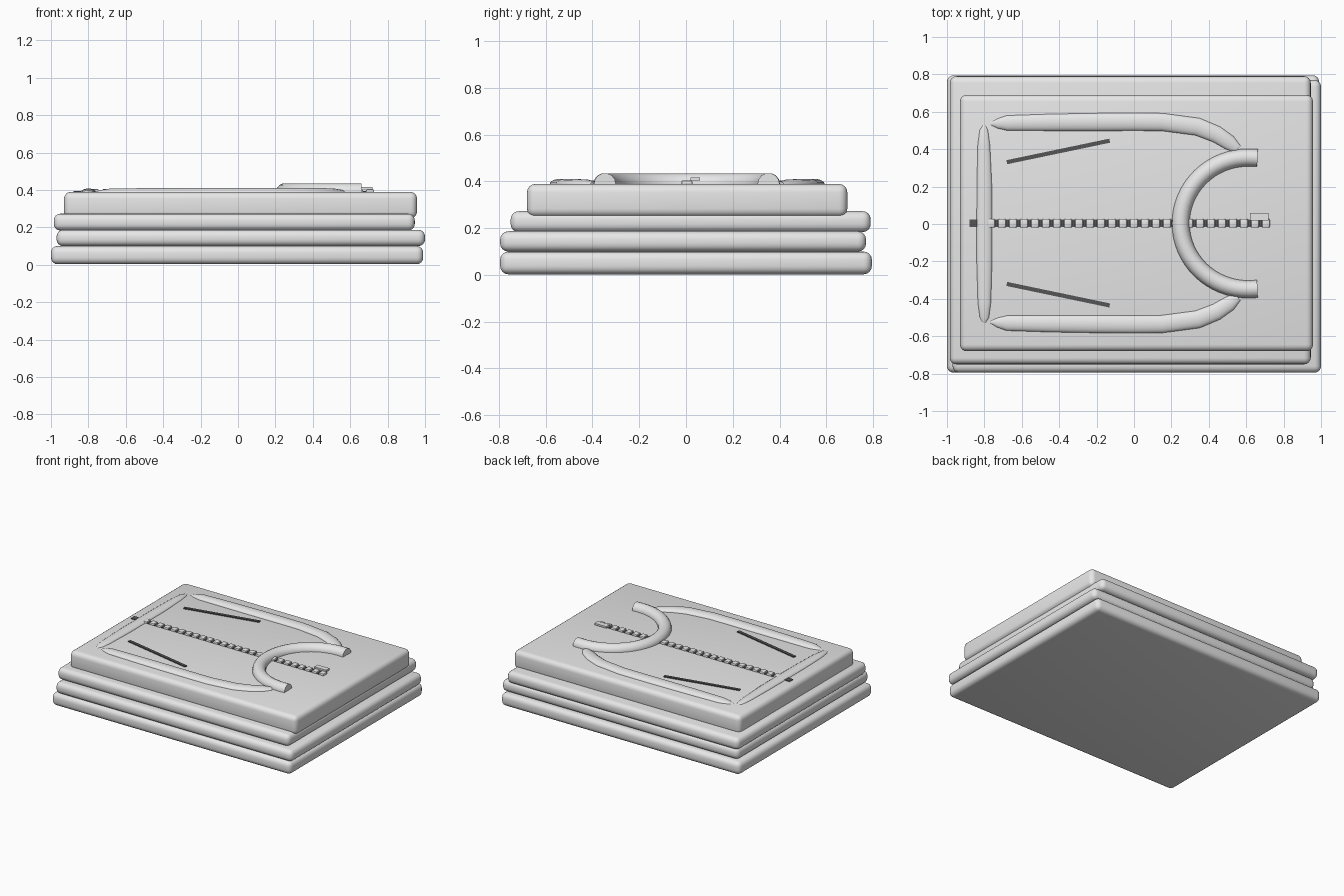
import bpy, math

if "Cube" in bpy.data.objects:
    bpy.data.objects.remove(bpy.data.objects["Cube"])

def material(name, v):
    m = bpy.data.materials.new(name)
    m.diffuse_color = (v, v, v, 1)
    m.use_nodes = True
    m.node_tree.nodes["Principled BSDF"].inputs["Base Color"].default_value = m.diffuse_color
    return m

CLOTH = material("light grey cloth", 0.8)
DARK = material("dark grey trim", 0.09)

def box(name, x0, x1, y0, y1, z0, z1, mat=CLOTH, bevel=0.0, segs=4, yaw=0.0):
    bpy.ops.mesh.primitive_cube_add(size=1, location=((x0 + x1) / 2, (y0 + y1) / 2, (z0 + z1) / 2))
    o = bpy.context.object
    o.name = name
    o.scale = (x1 - x0, y1 - y0, z1 - z0)
    bpy.ops.object.transform_apply(location=False, rotation=False, scale=True)
    o.rotation_euler.z = yaw
    o.data.materials.append(mat)
    if bevel:
        b = o.modifiers.new("soft edges", 'BEVEL')
        b.width, b.segments = bevel, segs
        bpy.ops.object.modifier_apply(modifier=b.name)
        bpy.ops.object.shade_smooth_by_angle(angle=math.radians(40))
    return o

def tube(name, pts, radius, z, flat=1.0, spline='POLY'):
    """Tube through (x, y, radius factor) points, squashed in height."""
    cu = bpy.data.curves.new(name, 'CURVE')
    cu.dimensions = '3D'
    cu.bevel_depth, cu.bevel_resolution, cu.use_fill_caps = radius, 5, True
    s = cu.splines.new('POLY')
    s.points.add(len(pts) - 1)
    for p, (x, y, r) in zip(s.points, pts):
        p.co, p.radius = (x, y, 0, 1), r
    s.use_smooth = True
    o = bpy.data.objects.new(name, cu)
    bpy.context.collection.objects.link(o)
    o.location.z, o.scale.z = z, flat
    cu.materials.append(CLOTH)
    bpy.ops.object.select_all(action='DESELECT')
    o.select_set(True)
    bpy.context.view_layer.objects.active = o
    bpy.ops.object.convert(target='MESH')
    bpy.ops.object.shade_smooth_by_angle(angle=math.radians(40))

# Stack of folded layers
box("bottom_layer", -1.0, 0.99, -0.795, 0.795, 0.003, 0.10, bevel=0.035)
box("second_layer", -0.97, 1.0, -0.795, 0.77, 0.10, 0.187, bevel=0.035)
box("third_layer", -0.985, 0.945, -0.75, 0.79, 0.183, 0.273, bevel=0.035)
box("top_fold", -0.93, 0.957, -0.68, 0.69, 0.248, 0.389, bevel=0.035)

# Hood opening: half ring with straight ends
hood = [(0.61 + 0.36 * math.cos(a), 0.003 + 0.352 * math.sin(a), 1)
        for a in [math.radians(90 + 180 * i / 32) for i in range(33)]]
tube("hood_rim", [(0.66, 0.353, 1)] + hood + [(0.66, -0.347, 1)], 0.047, 0.389)

# Sleeves, pocket slits on both sides
sleeve = [(-0.77, 0.53, 0.1), (-0.73, 0.532, 0.55), (-0.68, 0.535, 0.85), (-0.45, 0.538, 0.95),
          (-0.2, 0.54, 1), (0.0, 0.541, 1), (0.15, 0.54, 1), (0.34, 0.515, 1),
          (0.44, 0.475, 0.95), (0.51, 0.43, 0.85), (0.555, 0.395, 0.5)]
for side, s in (("left", 1), ("right", -1)):
    tube(side + "_sleeve", [(x, s * y + 0.005, r) for x, y, r in sleeve], 0.048, 0.387, 0.52)
    y = s * 0.383 + 0.005
    box(side + "_pocket_slit", -0.686, -0.124, y - 0.011, y + 0.011, 0.38, 0.396,
        DARK, yaw=s * math.atan2(0.115, 0.55))

# Hem band
tube("hem_band", [(-0.8, 0.53, 0.15), (-0.803, 0.5, 0.55), (-0.803, 0.42, 0.8), (-0.8, 0.2, 0.98),
                  (-0.8, 0, 1), (-0.8, -0.2, 1), (-0.8, -0.42, 0.85), (-0.8, -0.5, 0.6),
                  (-0.8, -0.53, 0.15)], 0.042, 0.387, 0.5)

# Zip: dark tape, teeth, end stop and pull tab
box("zip_tape", -0.88, 0.715, -0.017, 0.025, 0.38, 0.394, DARK)
n = 26
for i in range(n):
    x = -0.765 + i * 1.47 / (n - 1)
    box("zip_tooth", x - 0.021, x + 0.021, -0.02, 0.028, 0.384, 0.405, bevel=0.008, segs=2)
box("zip_pull", 0.62, 0.72, 0.02, 0.06, 0.403, 0.416)
